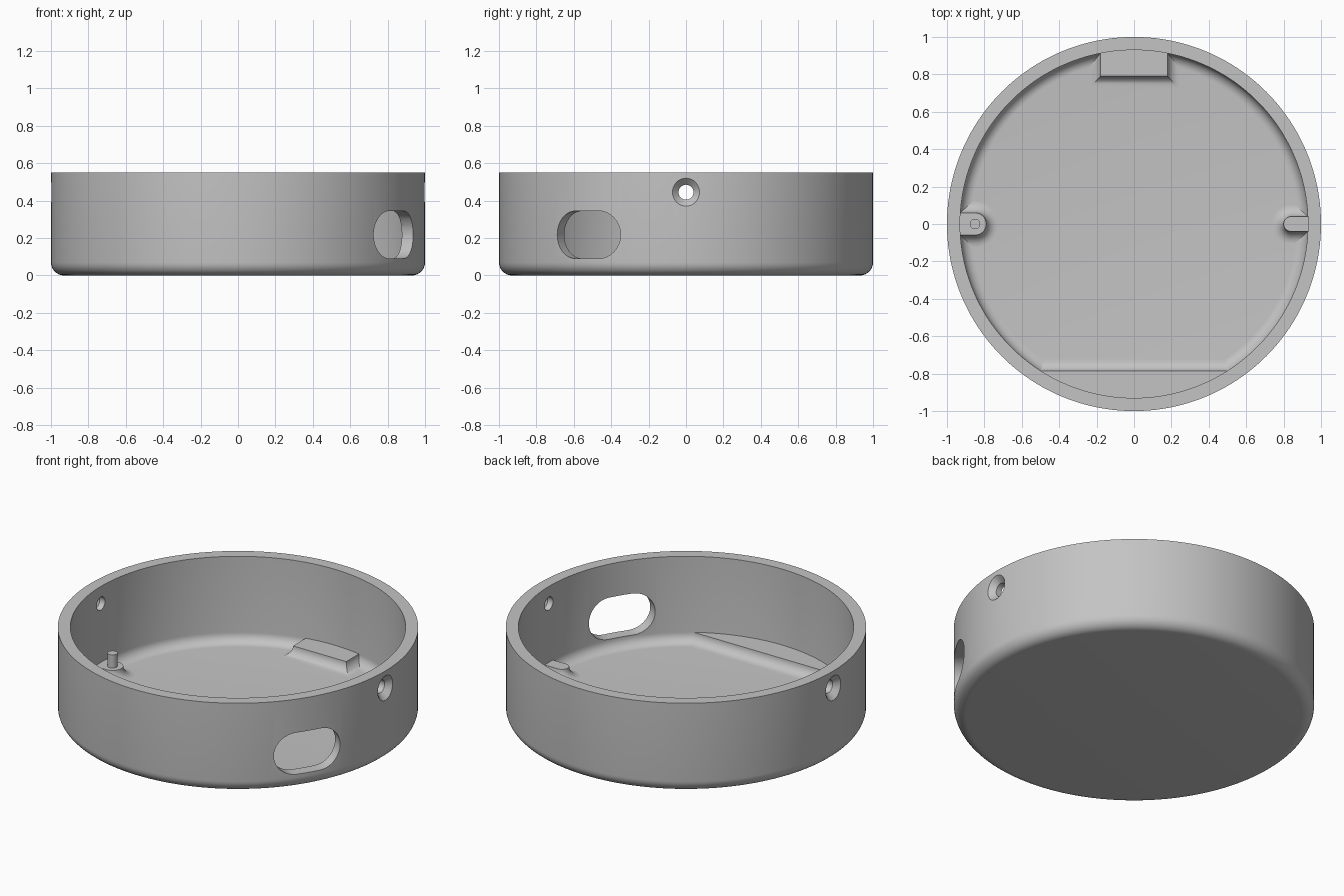
import bpy, bmesh
from math import sin, cos, pi, radians, sqrt, acos, asin
from mathutils import Matrix

old = bpy.data.objects.get("Cube")
if old:
    bpy.data.objects.remove(old, do_unlink=True)

FLOOR, FILLET, STEPS = 0.025, 0.06, 8
HEIGHT, INNER = 0.55, 0.93

grey = bpy.data.materials.new("plain grey")
grey.use_nodes = True
colour = (0.55, 0.55, 0.55, 1)
grey.diffuse_color = colour
grey.node_tree.nodes["Principled BSDF"].inputs["Base Color"].default_value = colour


def arc(cx, cy, r, a0, a1, n):
    return [(cx + r * cos(radians(a0 + (a1 - a0) * i / n)),
             cy + r * sin(radians(a0 + (a1 - a0) * i / n))) for i in range(n + 1)]


def make(name, bm):
    bmesh.ops.recalc_face_normals(bm, faces=bm.faces)
    mesh = bpy.data.meshes.new(name)
    bm.to_mesh(mesh)
    bm.free()
    mesh.materials.append(grey)
    ob = bpy.data.objects.new(name, mesh)
    bpy.context.collection.objects.link(ob)
    return ob


def smooth(ob):
    bpy.ops.object.select_all(action='DESELECT')
    ob.select_set(True)
    bpy.context.view_layer.objects.active = ob
    bpy.ops.object.shade_smooth_by_angle(angle=radians(30))


def loft(name, rings):
    """Closed solid through rings of equal length, capped at both ends."""
    bm = bmesh.new()
    loops = [[bm.verts.new(p) for p in ring] for ring in rings]
    n = len(loops[0])
    for a, b in zip(loops, loops[1:]):
        for i in range(n):
            j = (i + 1) % n
            bm.faces.new((a[i], a[j], b[j], b[i]))
    bm.faces.new(loops[0])
    bm.faces.new(loops[-1])
    return make(name, bm)


def lathe(name, profile, segments):
    """Solid of revolution about z, from a list of (radius, height)."""
    return loft(name, [[(r * cos(2 * pi * k / segments), r * sin(2 * pi * k / segments), z)
                        for k in range(segments)] for r, z in profile])


def raised(name, outline):
    """Raised pad whose sides flare into the floor with a concave fillet."""
    rings = [[(x, y, FLOOR - 0.01) for x, y in outline(FILLET)]]
    for i in range(STEPS + 1):
        t = pi / 2 * i / STEPS
        z = FLOOR + FILLET * (1 - cos(t))
        rings.append([(x, y, z) for x, y in outline(FILLET * (1 - sin(t)))])
    smooth(loft(name, rings))


# Cup: rounded outer base, straight wall, filleted inner floor
profile = (arc(0.93, 0.07, 0.07, -90, 0, STEPS)
           + [(1, HEIGHT), (INNER, HEIGHT)]
           + arc(INNER - FILLET, FLOOR + FILLET, FILLET, 0, -90, STEPS))
cup = lathe("cup_shell", profile, 160)

# Cutter for the rounded slot through the wall
capsule = arc(0.0725, 0, 0.1275, -90, 90, 16) + arc(-0.0725, 0, 0.1275, 90, 270, 16)
slot = loft("slot_cutter", [[(d, u, v + 0.2175) for u, v in capsule] for d in (0.75, 1.2)])
slot.data.transform(Matrix.Rotation(radians(-32), 4, 'Z'))
cutters = [slot]

# Cutters for the two countersunk screw holes
for side in (1, -1):
    hole = lathe("screw_hole_cutter",
                 [(0.04, 0.8), (0.04, 0.965), (0.085, 1.01), (0.085, 1.1)], 32)
    hole.data.transform(Matrix.Translation((0, 0, 0.445))
                        @ Matrix.Rotation(side * pi / 2, 4, 'Y'))
    cutters.append(hole)

bpy.context.view_layer.objects.active = cup
for cutter in cutters:
    cutter.hide_render = True
    mod = cup.modifiers.new("cut", 'BOOLEAN')
    mod.operation = 'DIFFERENCE'
    mod.solver = 'EXACT'
    mod.object = cutter
    bpy.ops.object.modifier_apply(modifier=mod.name)
    bpy.data.objects.remove(cutter, do_unlink=True)
smooth(cup)


# Front ledge: circle segment behind a straight chord
def ledge(d):
    half = math_angle = 90 - abs(asin((0.785 - d) / 0.95)) * 180 / pi
    return arc(0, 0, 0.95, -90 - half, -90 + half, 40)


raised("front_ledge", ledge)

# Back block
raised("back_block", lambda d: [(-0.18 - d, 0.94), (-0.18 - d, 0.79 - d),
                                (0.18 + d, 0.79 - d), (0.18 + d, 0.94)])


# Side tabs with rounded inner ends
def tab(side, centre, radius):
    def outline(d):
        r = radius + d
        pts = [(0.95, r)] + arc(centre, 0, r, 90, 270, 24) + [(0.95, -r)]
        return [(side * x, y) for x, y in pts]
    return outline


raised("right_tab", tab(-1, 0.85, 0.06))
raised("left_tab", tab(1, 0.84, 0.04))

# Locating pin on the wider tab
pin = lathe("locating_pin", [(0.028, 0.05), (0.028, 0.165)], 32)
pin.data.transform(Matrix.Translation((-0.85, 0, 0)))
smooth(pin)
